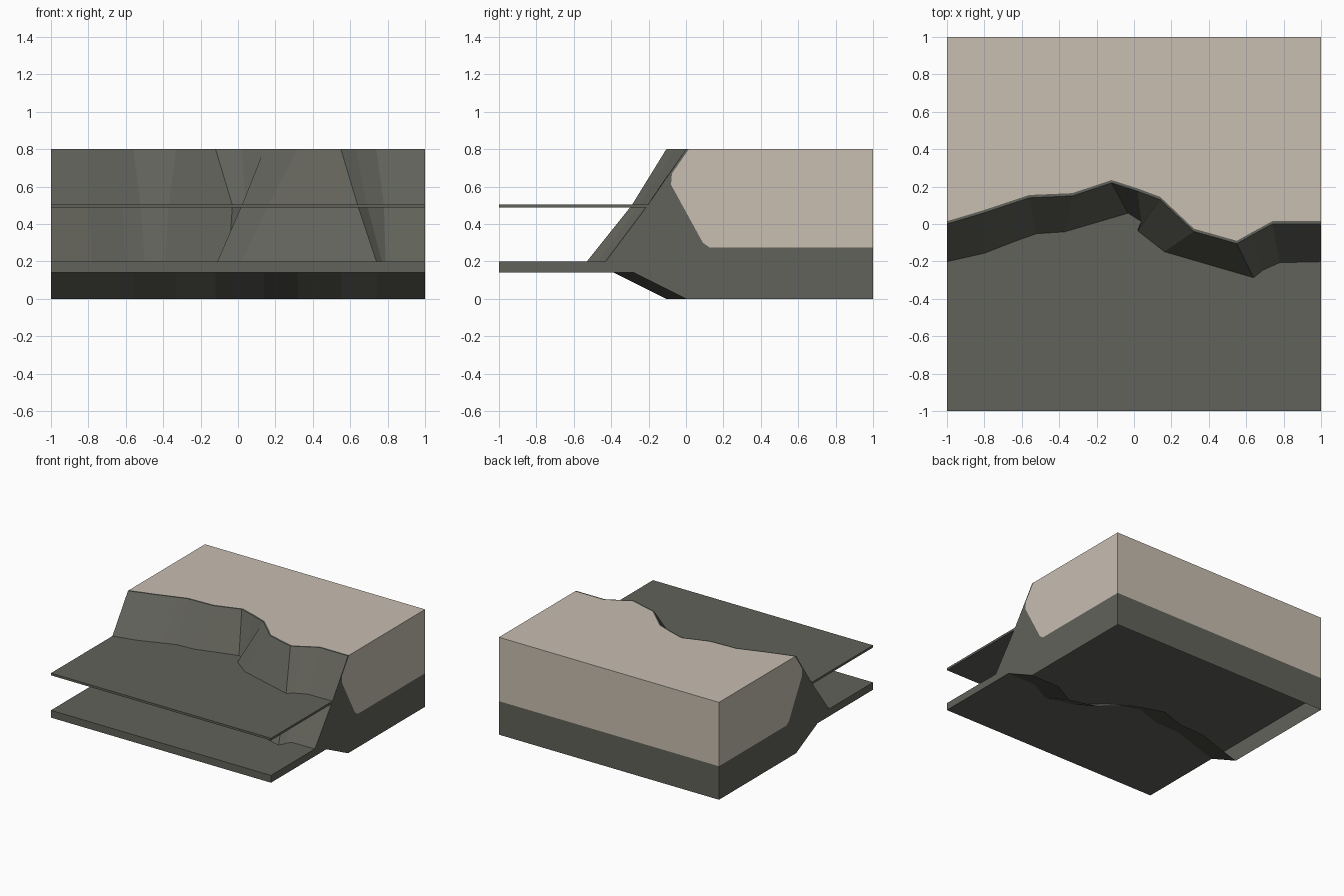
import bpy, bmesh

if "Cube" in bpy.data.objects:
    bpy.data.objects.remove(bpy.data.objects["Cube"])


def material(name, rgb):
    m = bpy.data.materials.new(name)
    m.diffuse_color = (*rgb, 1)
    m.use_nodes = True
    m.node_tree.nodes["Principled BSDF"].inputs["Base Color"].default_value = m.diffuse_color
    return m


rock = material("dark_rock", (0.120, 0.122, 0.102))
sand = material("pale_sand", (0.578, 0.515, 0.440))


def make_object(name, bm, mats):
    me = bpy.data.meshes.new(name)
    bm.to_mesh(me)
    bm.free()
    for m in mats:
        me.materials.append(m)
    ob = bpy.data.objects.new(name, me)
    bpy.context.collection.objects.link(ob)
    return ob


# Cliff contours (x, y), one per height, matched point to point
crest = [(-1, 0), (-.8, .06), (-.62, .12), (-.56, .14), (-.33, .15), (-.12, .22), (.02, .175),
         (.14, .13), (.32, -.04), (.55, -.105), (.63, -.06), (.74, 0), (1, 0)]
middle = [(-1, -.205), (-.8, -.16), (-.62, -.09), (-.52, -.055), (-.37, -.045), (-.03, .055),
          (.04, .01), (.02, -.04), (.16, -.15), (.64, -.29), (.69, -.25), (.78, -.21), (1, -.205)]
foot = [(-1, -.43), (-.78, -.37), (-.6, -.3), (-.5, -.27), (-.39, -.26), (-.05, -.16),
        (-.08, -.22), (-.11, -.25), (.02, -.33), (.74, -.53), (.77, -.47), (.79, -.435), (1, -.43)]
keel = [(x, y - .28) for x, y in crest]
rim = [(x, y + .015) for x, y in crest]
TOP, SPLIT = .8, .275

bm = bmesh.new()


def face(points, mat):
    f = bm.faces.new([bm.verts.new(p) for p in points])
    f.material_index = mat


# Cliff face: loft from the base, out under the slab, up to the crest and its narrow rim
levels = [(crest, 0), (keel, .14), (foot, .2), (middle, .5), (crest, TOP), (rim, TOP)]
for (a, za), (b, zb) in zip(levels, levels[1:]):
    for i in range(len(a) - 1):
        face([(*a[i], za), (*a[i + 1], za), (*b[i + 1], zb), (*b[i], zb)], 0)

# Sandy plateau
face([(x, y, TOP) for x, y in rim] + [(1, 1, TOP), (-1, 1, TOP)], 1)

# Back wall in two bands
for z0, z1, mat in ((0, SPLIT, 0), (SPLIT, TOP, 1)):
    face([(1, 1, z0), (-1, 1, z0), (-1, 1, z1), (1, 1, z1)], mat)

# End walls: sand layer above the rock, as (y, z) profiles
seam = [(.015, TOP), (-.075, .67), (-.08, .61), (.09, .30), (.125, SPLIT), (1, SPLIT)]
shell = [(1, 0), (0, 0), (-.28, .14), (-.43, .2), (-.205, .5), (0, TOP)]
for x in (-1, 1):
    face([(x, y, z) for y, z in shell + seam], 0)
    face([(x, y, z) for y, z in seam + [(1, TOP)]], 1)

bmesh.ops.remove_doubles(bm, verts=bm.verts, dist=1e-4)
bmesh.ops.recalc_face_normals(bm, faces=bm.faces)
make_object("cliff_block", bm, [rock, sand])


def slab(name, outline, z0, z1):
    """Flat plate with the given outline."""
    b = bmesh.new()
    f = b.faces.new([b.verts.new((x, y, z0)) for x, y in outline])
    ext = bmesh.ops.extrude_face_region(b, geom=[f])
    for v in ext["geom"]:
        if isinstance(v, bmesh.types.BMVert):
            v.co.z = z1
    bmesh.ops.recalc_face_normals(b, faces=b.faces)
    make_object(name, b, [rock])


# Lower slab runs right under the block; upper sheet stops at the cliff face
slab("lower_slab", [(-1, -1), (1, -1), (1, -.4), (.998, .998), (-.998, .998), (-1, -.4)], .14, .2)
slab("upper_sheet", [(-1, -1), (1, -1)] + [(x, y + .006) for x, y in reversed(middle)], .487, .505)
